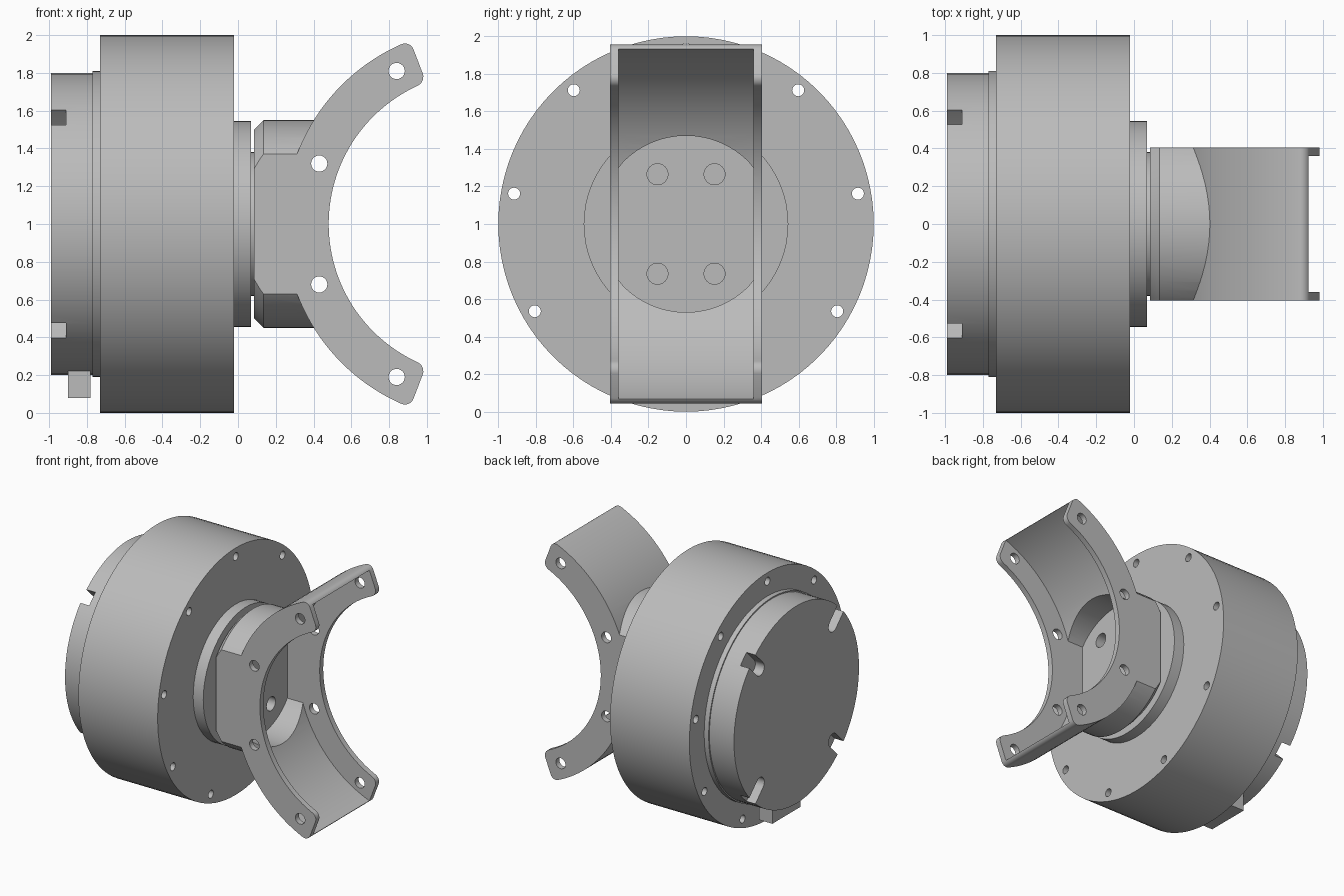
import bpy, bmesh
from math import sin, cos, pi, radians

cube = bpy.data.objects.get("Cube")
if cube:
    bpy.data.objects.remove(cube, do_unlink=True)

grey = bpy.data.materials.new("plain grey")
grey.use_nodes = True
grey.diffuse_color = (0.5, 0.5, 0.5, 1)
grey.node_tree.nodes["Principled BSDF"].inputs["Base Color"].default_value = (0.5, 0.5, 0.5, 1)

MID = 1.0  # height of the motor axis


def circle(r, u=0, v=MID, n=64):
    return [(u + r * cos(2 * pi * i / n), v + r * sin(2 * pi * i / n)) for i in range(n)]


def loft(name, axis, sections):
    """Solid through equal-length outlines, given as (position, outline) along x or y."""
    bm = bmesh.new()
    rings = [[bm.verts.new((w, u, v) if axis == "x" else (u, w, v)) for u, v in pts]
             for w, pts in sections]
    bm.faces.new(rings[0])
    bm.faces.new(rings[-1])
    n = len(rings[0])
    for a, b in zip(rings, rings[1:]):
        for i in range(n):
            j = (i + 1) % n
            bm.faces.new((a[i], a[j], b[j], b[i]))
    bmesh.ops.recalc_face_normals(bm, faces=bm.faces)
    mesh = bpy.data.meshes.new(name)
    bm.to_mesh(mesh)
    bm.free()
    mesh.materials.append(grey)
    obj = bpy.data.objects.new(name, mesh)
    bpy.context.collection.objects.link(obj)
    return obj


def prism(name, axis, pts, a, b):
    return loft(name, axis, [(a, pts), (b, pts)])


def activate(obj):
    bpy.ops.object.select_all(action="DESELECT")
    obj.select_set(True)
    bpy.context.view_layer.objects.active = obj


def combine(obj, tool, operation="DIFFERENCE"):
    tool.hide_render = True
    activate(obj)
    mod = obj.modifiers.new("combine", "BOOLEAN")
    mod.operation, mod.object, mod.solver = operation, tool, "EXACT"
    bpy.ops.object.modifier_apply(modifier=mod.name)
    bpy.data.objects.remove(tool, do_unlink=True)


def rect(u0, u1, v0, v1):
    return [(u0, v0), (u1, v0), (u1, v1), (u0, v1)]


# Motor body with a ring of nine through holes
body = prism("motor_body", "x", circle(1, n=96), -0.73, -0.02)
for k in range(9):
    a = radians(10 + 40 * k)
    combine(body, prism("hole", "x", circle(0.032, 0.93 * cos(a), MID + 0.93 * sin(a), 20), -0.9, 0.2))

# Rear cap with four round-ended slots, its collar and the key below it
collar = prism("rear_collar", "x", circle(0.81, n=96), -0.77, -0.72)
cap = prism("rear_cap", "x", circle(0.8, n=96), -0.99, -0.76)
slot = [(0.95, -0.055), (0.95, 0.055)]
slot += [(0.66 - 0.055 * sin(pi * i / 10), 0.055 * cos(pi * i / 10)) for i in range(11)]
for k in range(4):
    c, s = cos(pi / 4 + k * pi / 2), sin(pi / 4 + k * pi / 2)
    pts = [(c * u - s * v, MID + s * u + c * v) for u, v in slot]
    combine(cap, prism("slot", "x", pts, -1.1, -0.91))
key = prism("cap_key", "x", rect(-0.18, 0.18, 0.08, 0.3), -0.9, -0.78)

# Output hub and shaft
hub = prism("output_hub", "x", circle(0.545), -0.03, 0.07)
shaft = prism("output_shaft", "x", circle(0.38), 0.06, 0.086)

# Curved bracket: ring sector with rounded tips
ARC_X, OUTER, INNER, WEB, HALF, WALL = 1.284, 1.04, 0.804, 1.0, 0.405, 0.36
END, ROUND = radians(111), 0.05


def polar(r, a):
    return (ARC_X + r * cos(a), MID - 0 + r * sin(a))


def arc_half(r, n=28):
    stop = END + ROUND / r
    return [polar(r, pi + (stop - pi) * i / n) for i in range(n)]


def corner(r, side):
    steps = [pi / 2 * i / 6 for i in range(7)]
    return [polar(r - side * ROUND * (1 - cos(t)), END + ROUND * (1 - sin(t)) / r) for t in steps]


upper = arc_half(OUTER) + corner(OUTER, 1) + corner(INNER, -1)[::-1] + arc_half(INNER)[::-1]
lower = [(u, 2 * MID - v) for u, v in reversed(upper)][1:-1]
bracket = prism("curved_bracket", "y", upper + lower, -HALF, HALF)

# Chamfered boss trimmed flat on both sides, joined to the bracket
boss = loft("boss", "x", [(0.085, circle(0.5)), (0.135, circle(0.55)), (0.45, circle(0.55))])
combine(boss, prism("trim", "y", rect(-0.5, 1, 0, 2), -HALF, HALF), "INTERSECT")
combine(bracket, boss, "UNION")

# Pocket between the side walls, and the round bore in the boss
combine(bracket, prism("pocket", "y", circle(WEB, ARC_X, MID, 128), -WALL, WALL))
bore = [(max(-WALL, min(WALL, u)), v) for u, v in circle(0.47)]
combine(bracket, prism("bore", "x", bore, 0.19, 0.6))

# Screw holes through the side walls and the boss floor
for side in (-1, 1):
    for x, z in ((0.43, 0.32), (0.84, 0.81)):
        combine(bracket, prism("hole", "y", circle(0.043, x, MID + side * z, 24), -0.6, 0.6))
    for y in (-0.152, 0.152):
        combine(bracket, prism("hole", "x", circle(0.056, y, MID + side * 0.265, 24), 0, 0.25))

# Smooth round surfaces, keep edges sharp
for obj in (body, collar, cap, key, hub, shaft, bracket):
    activate(obj)
    bpy.ops.object.shade_smooth_by_angle(angle=radians(30))
